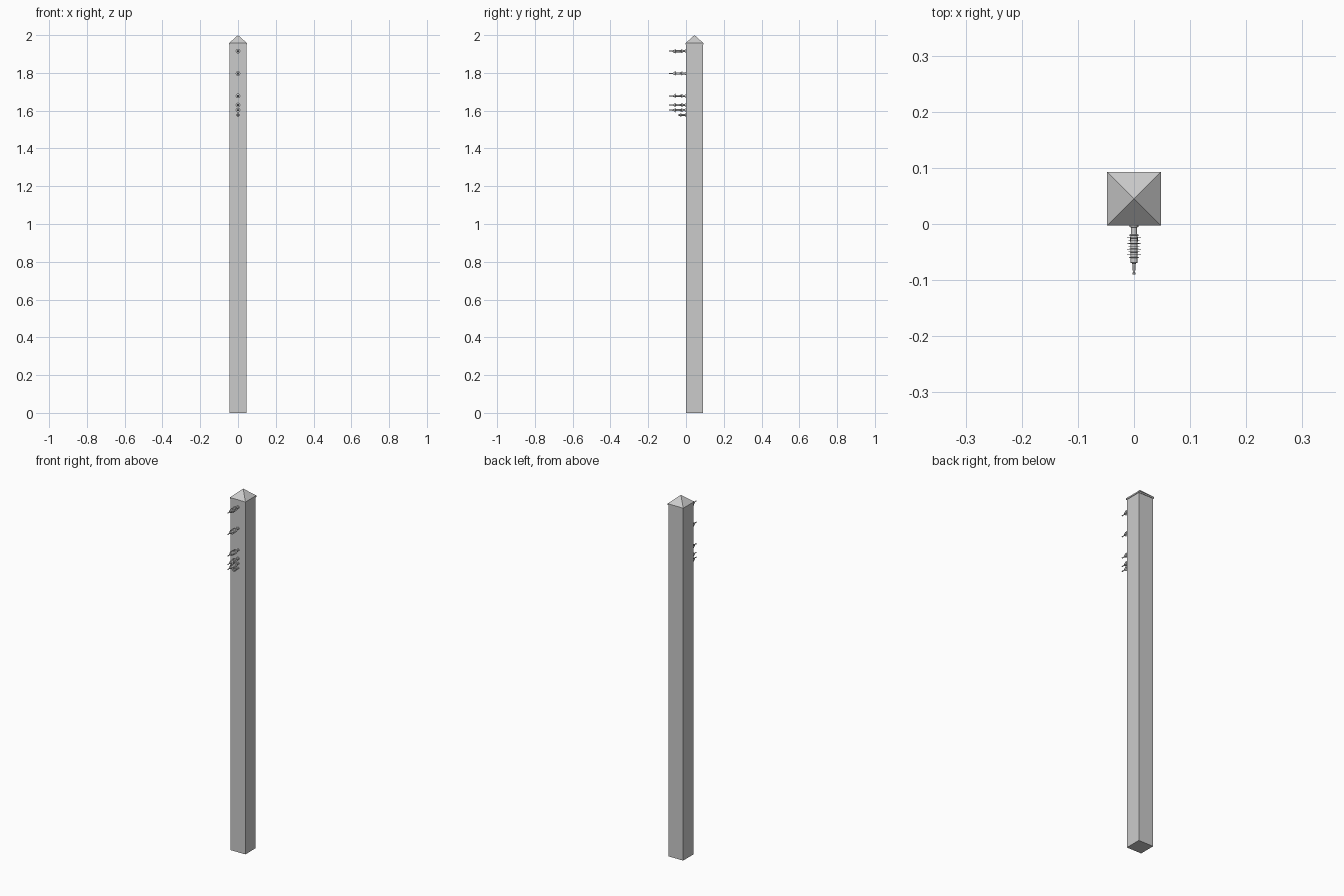
import bpy, bmesh, math

if "Cube" in bpy.data.objects:
    bpy.data.objects.remove(bpy.data.objects["Cube"])


def make_object(name, bm):
    bmesh.ops.recalc_face_normals(bm, faces=bm.faces)
    mesh = bpy.data.meshes.new(name)
    bm.to_mesh(mesh)
    bm.free()
    obj = bpy.data.objects.new(name, mesh)
    bpy.context.collection.objects.link(obj)
    return obj


def square_stack(name, levels, cy):
    """Stack of square rings (half width, z); a zero width makes an apex."""
    bm = bmesh.new()
    rings = []
    for w, z in levels:
        if w == 0:
            rings.append([bm.verts.new((0, cy, z))] * 4)
        else:
            rings.append([bm.verts.new((sx * w, cy + sy * w, z))
                          for sx, sy in ((-1, -1), (1, -1), (1, 1), (-1, 1))])
    bm.faces.new(rings[0])
    for a, b in zip(rings, rings[1:]):
        for i in range(4):
            j = (i + 1) % 4
            bm.faces.new([a[i], a[j], b[i]] if b[i] is b[j] else [a[i], a[j], b[j], b[i]])
    if rings[-1][0] is not rings[-1][1]:
        bm.faces.new(rings[-1])
    return make_object(name, bm)


def lathe(name, profile, z, sides=16):
    """Turn (distance out of the post, radius) points around a forward axis."""
    bm = bmesh.new()
    rings = []
    for d, r in profile:
        rings.append([bm.verts.new((r * math.cos(2 * math.pi * i / sides), -d,
                                    z + r * math.sin(2 * math.pi * i / sides)))
                      for i in range(sides)])
    for a, b in zip(rings, rings[1:]):
        for i in range(sides):
            j = (i + 1) % sides
            bm.faces.new((a[i], a[j], b[j], b[i]))
    bm.faces.new(rings[0])
    bm.faces.new(rings[-1])
    return make_object(name, bm)


# Square post and its overhanging pyramid cap
square_stack("post", [(0.045, 0), (0.045, 1.954)], 0.045)
square_stack("cap", [(0.048, 1.949), (0.048, 1.957), (0, 2.0)], 0.045)

# Ribbed insulator profile: wall flange, sleeve, thin fins, nose, wire pin
profile = [(0, 0.008), (0.005, 0.008), (0.006, 0.0055), (0.017, 0.0055)]
for k in range(9):
    d = 0.019 + k * 0.005
    fin = 0.0125 if k % 2 else 0.0095
    profile += [(d, 0.006), (d + 0.0003, fin), (d + 0.001, fin), (d + 0.0015, 0.006)]
profile += [(0.069, 0.006), (0.07, 0.0035), (0.074, 0.0023),
            (0.086, 0.0022), (0.087, 0.003), (0.09, 0.0025)]

for n, z in enumerate((1.915, 1.797, 1.678, 1.63, 1.603)):
    lathe(f"insulator_{n + 1}", profile, z)

# Short plain peg at the bottom of the row
lathe("lower_peg", [(0, 0.007), (0.005, 0.007), (0.006, 0.0045), (0.022, 0.0045),
                    (0.024, 0.0075), (0.030, 0.0075), (0.032, 0.0055),
                    (0.040, 0.005)], 1.577, 8)
